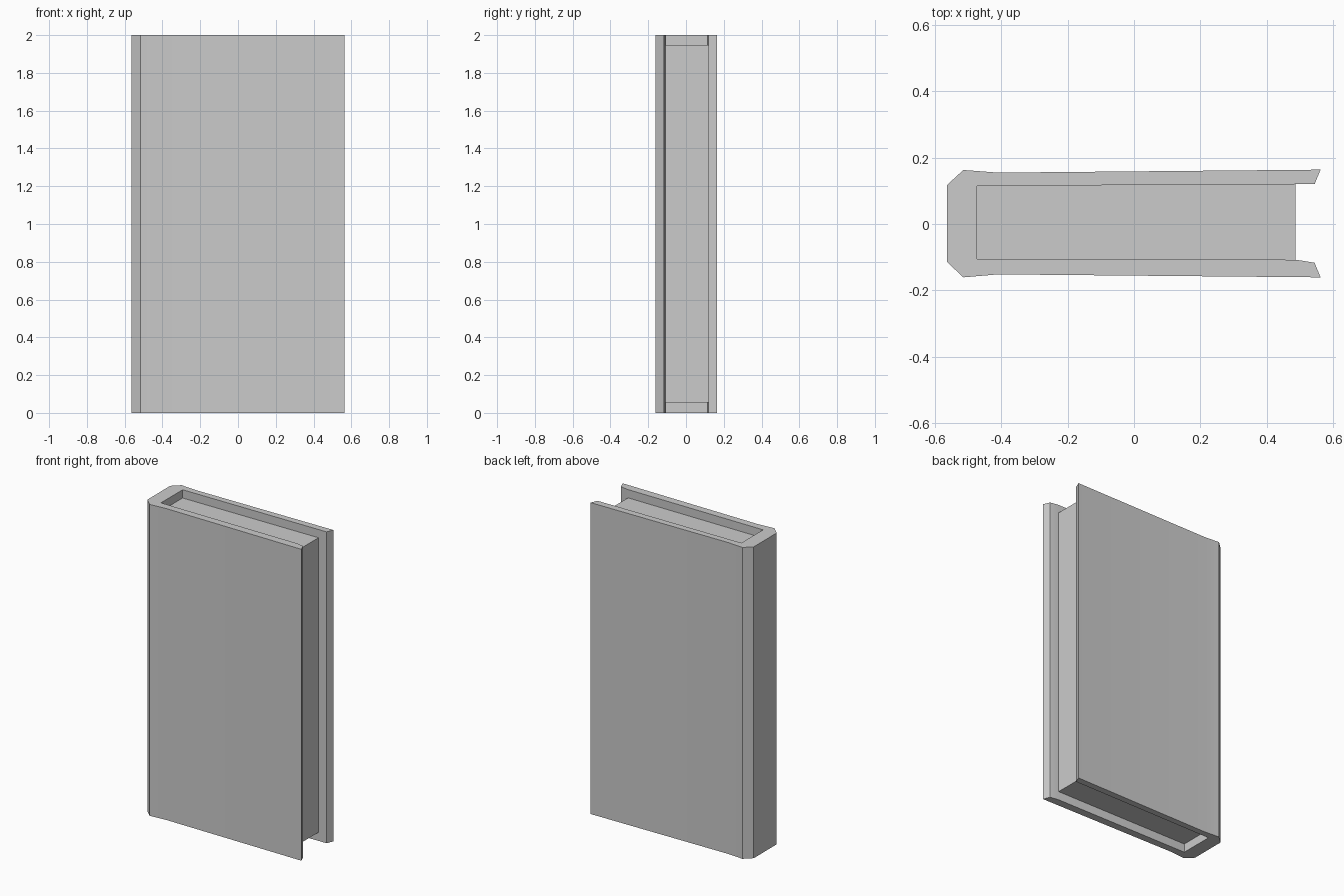
import bpy, bmesh

if "Cube" in bpy.data.objects:
    bpy.data.objects.remove(bpy.data.objects["Cube"])


def extrude_profile(name, points, z0, z1):
    """Closed prism from an xy profile."""
    bm = bmesh.new()
    face = bm.faces.new([bm.verts.new((x, y, z0)) for x, y in points])
    new = bmesh.ops.extrude_face_region(bm, geom=[face])["geom"]
    bmesh.ops.translate(bm, vec=(0, 0, z1 - z0),
                        verts=[v for v in new if isinstance(v, bmesh.types.BMVert)])
    bmesh.ops.recalc_face_normals(bm, faces=bm.faces)
    mesh = bpy.data.meshes.new(name)
    bm.to_mesh(mesh)
    bm.free()
    obj = bpy.data.objects.new(name, mesh)
    bpy.context.collection.objects.link(obj)
    return obj


# Cover: two boards joined by a chamfered spine, with a shallow hinge groove
outer = [(0.563, -0.161), (-0.41, -0.152), (-0.515, -0.161), (-0.564, -0.115),
         (-0.564, 0.118), (-0.515, 0.163), (-0.41, 0.155), (0.563, 0.164)]
inner = [(0.545, 0.12), (0.49, 0.12), (-0.474, 0.115),
         (-0.474, -0.105), (0.49, -0.108), (0.545, -0.117)]
cover = extrude_profile("cover", outer + inner, 0.0, 2.0)

# Page block: recessed at head, tail and fore edge, seated against the cover
pages = extrude_profile("page_block", [(-0.476, -0.106), (0.488, -0.109),
                                       (0.488, 0.121), (-0.476, 0.116)], 0.055, 1.947)

# Smooth the gentle hinge curve while keeping the chamfers crisp
bpy.ops.object.select_all(action='DESELECT')
cover.select_set(True)
bpy.context.view_layer.objects.active = cover
bpy.ops.object.shade_smooth_by_angle(angle=0.5)
